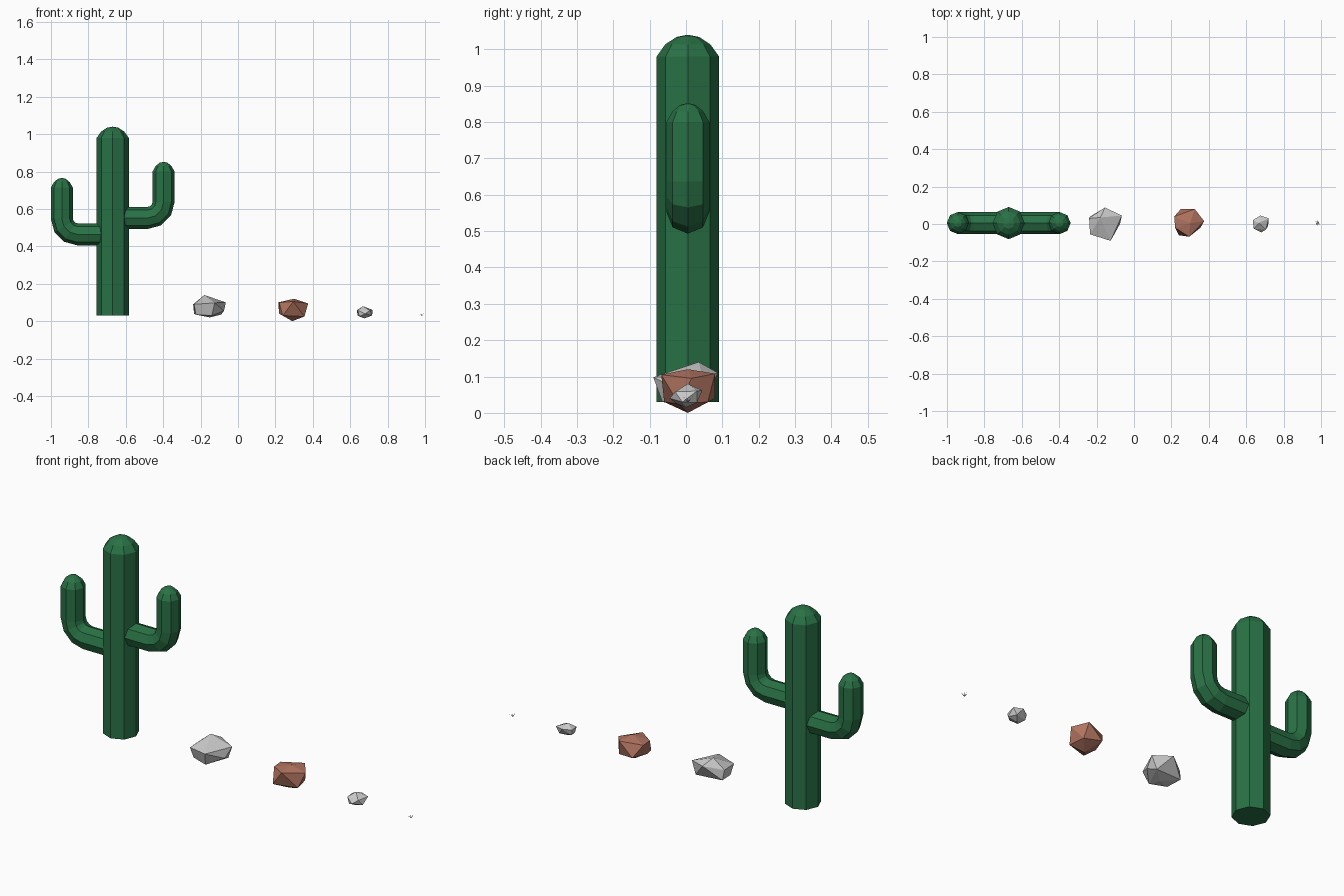
import bpy, bmesh, math
from mathutils import Vector

if "Cube" in bpy.data.objects:
    bpy.data.objects.remove(bpy.data.objects["Cube"])

Y0 = 0.005      # shared depth of the cactus
SIDES = 8


def material(name, rgb):
    m = bpy.data.materials.new(name)
    m.diffuse_color = (*rgb, 1)
    m.use_nodes = True
    m.node_tree.nodes["Principled BSDF"].inputs["Base Color"].default_value = m.diffuse_color
    return m


GREEN = material("green", (0.022, 0.165, 0.06))
BROWN = material("reddish_brown", (0.43, 0.17, 0.115))


def finish(bm, name, mat=None):
    bmesh.ops.recalc_face_normals(bm, faces=bm.faces)
    me = bpy.data.meshes.new(name)
    bm.to_mesh(me)
    bm.free()
    ob = bpy.data.objects.new(name, me)
    bpy.context.collection.objects.link(ob)
    if mat:
        me.materials.append(mat)
    return ob


def tube(name, rings, tip):
    """Octagonal tube through rings (x, z, tilt, radius), closed by a tip point."""
    bm = bmesh.new()
    loops = []
    for x, z, tilt, r in rings:
        n = Vector((math.cos(tilt), 0, math.sin(tilt)))
        loop = []
        for i in range(SIDES):
            a = 2 * math.pi * i / SIDES
            p = Vector((x, Y0, z)) + n * r * math.cos(a) + Vector((0, r * math.sin(a), 0))
            loop.append(bm.verts.new(p))
        loops.append(loop)
    for a, b in zip(loops, loops[1:]):
        for i in range(SIDES):
            j = (i + 1) % SIDES
            bm.faces.new((a[i], a[j], b[j], b[i]))
    bm.faces.new(loops[0])
    apex = bm.verts.new((tip[0], Y0, tip[1]))
    for i in range(SIDES):
        bm.faces.new((loops[-1][i], loops[-1][(i + 1) % SIDES], apex))
    return finish(bm, name, GREEN)


def dome(x, z, r, h):
    return [(x, z, 0, r), (x, z + h * 0.56, 0, r * 0.72), (x, z + h * 0.9, 0, r * 0.36)]


def arm(name, side, x, z, shoulder, r=0.059, bend=0.085):
    """Elbowed arm: out of the trunk along x, quarter bend, then upward."""
    rings = [(-0.67 + side * 0.04, z, -side * math.pi / 2, r)]
    for k in range(4):
        t = k * math.pi / 6
        rings.append((x - side * bend * (1 - math.sin(t)), z + bend * (1 - math.cos(t)),
                      -side * (math.pi / 2 - t), r))
    rings += dome(x, shoulder, r, 0.052)
    tube(name, rings, (x, shoulder + 0.052))


# Cactus
tube("cactus_trunk", [(-0.67, 0.03, 0, 0.086)] + dome(-0.67, 0.98, 0.086, 0.06), (-0.67, 1.04))
arm("cactus_left_arm", -1, -0.942, 0.464, 0.714)
arm("cactus_right_arm", 1, -0.398, 0.552, 0.80)


def rock(name, points, mat=None):
    bm = bmesh.new()
    for p in points:
        bm.verts.new(p)
    bmesh.ops.convex_hull(bm, input=bm.verts)
    return finish(bm, name, mat)


# Rocks: apex, upper ring, lower ring, base
rock("large_grey_rock", [
    (-0.18, 0.035, 0.14),
    (-0.24, 0.03, 0.09), (-0.155, 0.088, 0.11), (-0.065, 0.045, 0.10),
    (-0.125, -0.09, 0.098), (-0.235, -0.055, 0.09),
    (-0.235, 0.04, 0.04), (-0.09, 0.05, 0.035), (-0.075, 0.0, 0.055),
    (-0.14, -0.065, 0.03), (-0.225, -0.04, 0.035),
    (-0.15, 0.0, 0.02)])
rock("brown_rock", [
    (0.30, 0.005, 0.12),
    (0.215, 0.04, 0.10), (0.325, 0.08, 0.108), (0.375, 0.015, 0.095),
    (0.295, -0.068, 0.105), (0.22, -0.02, 0.10),
    (0.25, 0.08, 0.04), (0.34, 0.06, 0.03), (0.355, -0.02, 0.025),
    (0.24, -0.06, 0.03), (0.22, 0.0, 0.04),
    (0.29, 0.005, 0.0)], BROWN)
rock("small_grey_rock", [
    (0.668, 0.005, 0.08),
    (0.635, 0.02, 0.058), (0.675, 0.045, 0.062), (0.72, 0.03, 0.06),
    (0.705, -0.03, 0.058), (0.64, -0.025, 0.058),
    (0.64, 0.015, 0.03), (0.70, 0.03, 0.028), (0.717, -0.01, 0.03),
    (0.68, -0.045, 0.04), (0.65, -0.025, 0.025),
    (0.675, 0.0, 0.015)])

# Tiny grass tuft: a star of leaning blades
bm = bmesh.new()
for i in range(8):
    a = 2 * math.pi * i / 8
    out = Vector((math.cos(a), math.sin(a), 0))
    wide = Vector((-out.y, out.x, 0)) * 0.002
    base = Vector((0.982, 0.005, 0.029))
    tip = base + out * 0.018 + Vector((0, 0, 0.016 if i % 2 else 0.012))
    bm.faces.new([bm.verts.new(p) for p in (base - wide, base + wide, tip)])
finish(bm, "grass_tuft")
